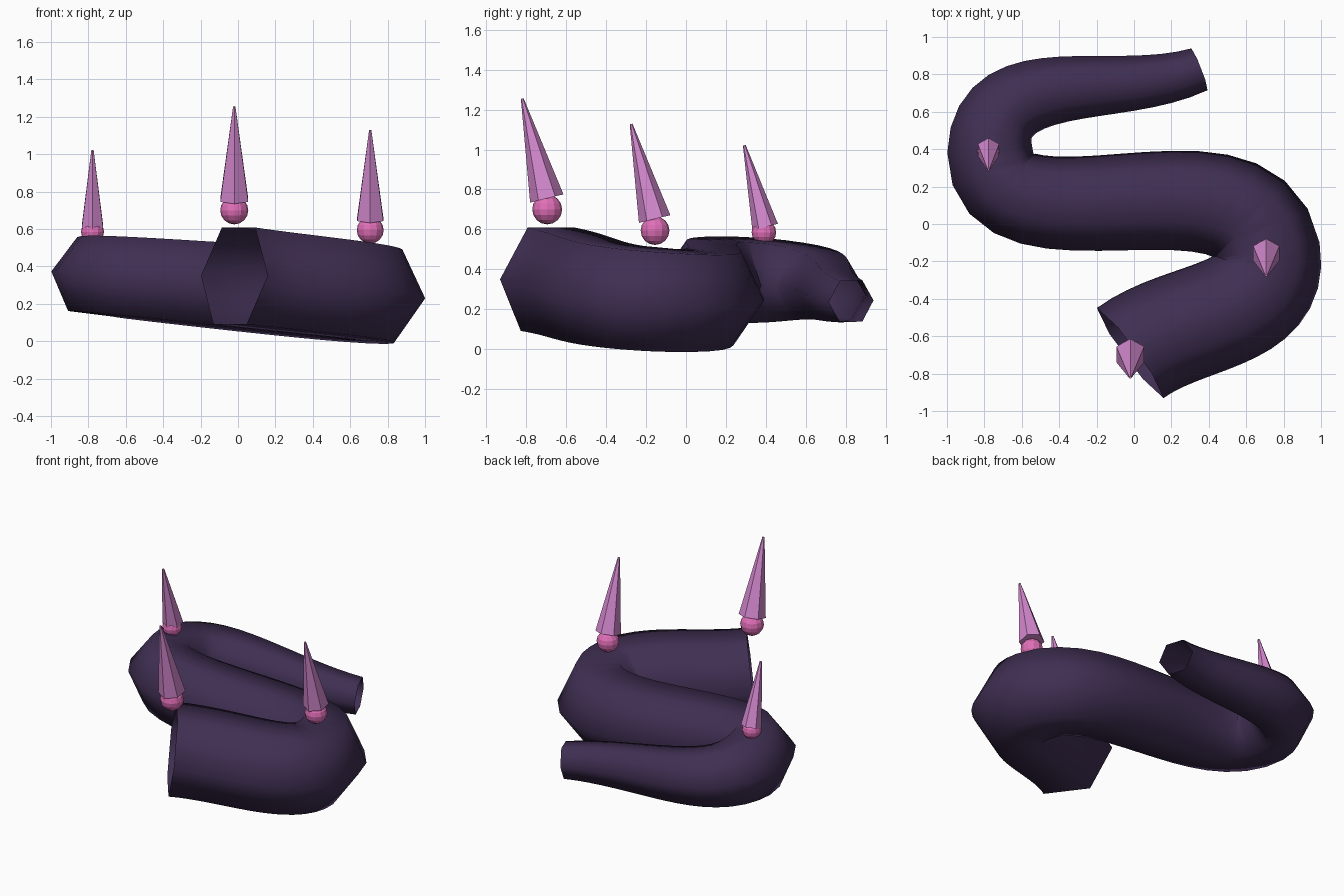
import bpy
import math
from mathutils import Vector

if "Cube" in bpy.data.objects:
    bpy.data.objects.remove(bpy.data.objects["Cube"])


def material(name, color):
    m = bpy.data.materials.new(name)
    m.diffuse_color = color
    m.use_nodes = True
    m.node_tree.nodes["Principled BSDF"].inputs["Base Color"].default_value = m.diffuse_color
    return m


dark = material("dark_purple", (0.05, 0.028, 0.085, 1))
pink = material("pink_bulb", (0.75, 0.16, 0.48, 1))
violet = material("violet_spike", (0.66, 0.25, 0.63, 1))

# S-shaped tapering body: hexagonal bevel on an auto-handled bezier, open ends
path = [((-0.02, -0.69, 0.35), 0.30), ((0.71, -0.15, 0.25), 0.288),
        ((-0.77, 0.39, 0.345), 0.23), ((0.35, 0.827, 0.24), 0.12)]
curve = bpy.data.curves.new("body", "CURVE")
curve.dimensions = "3D"
curve.bevel_depth = 1.0
curve.bevel_resolution = 1
curve.resolution_u = 16
spline = curve.splines.new("BEZIER")
spline.bezier_points.add(len(path) - 1)
for p, (co, r) in zip(spline.bezier_points, path):
    p.co = co
    p.radius = r
    p.handle_left_type = p.handle_right_type = "AUTO"
body = bpy.data.objects.new("body", curve)
bpy.context.collection.objects.link(body)
curve.materials.append(dark)


# Bulb with a backward-leaning six-sided spike
def thorn(i, x, y, z, bulb_r, base, tip, base_r):
    bpy.ops.mesh.primitive_uv_sphere_add(segments=12, ring_count=8,
                                         radius=bulb_r, location=(x, y, z))
    bulb = bpy.context.object
    bulb.name = f"bulb_{i}"
    bulb.data.materials.append(pink)
    a, b = Vector((x, *base)), Vector((x, *tip))
    axis = b - a
    bpy.ops.mesh.primitive_cone_add(vertices=6, radius1=base_r, radius2=0.007,
                                    depth=axis.length, location=(a + b) / 2,
                                    rotation=(math.atan2(-axis.y, axis.z), 0, 0))
    spike = bpy.context.object
    spike.name = f"spike_{i}"
    spike.data.materials.append(violet)


thorn(1, -0.02, -0.695, 0.70, 0.075, (-0.697, 0.755), (-0.82, 1.255), 0.086)
thorn(2, 0.707, -0.155, 0.594, 0.072, (-0.157, 0.652), (-0.275, 1.128), 0.081)
thorn(3, -0.778, 0.39, 0.585, 0.0615, (0.396, 0.612), (0.292, 1.021), 0.066)
